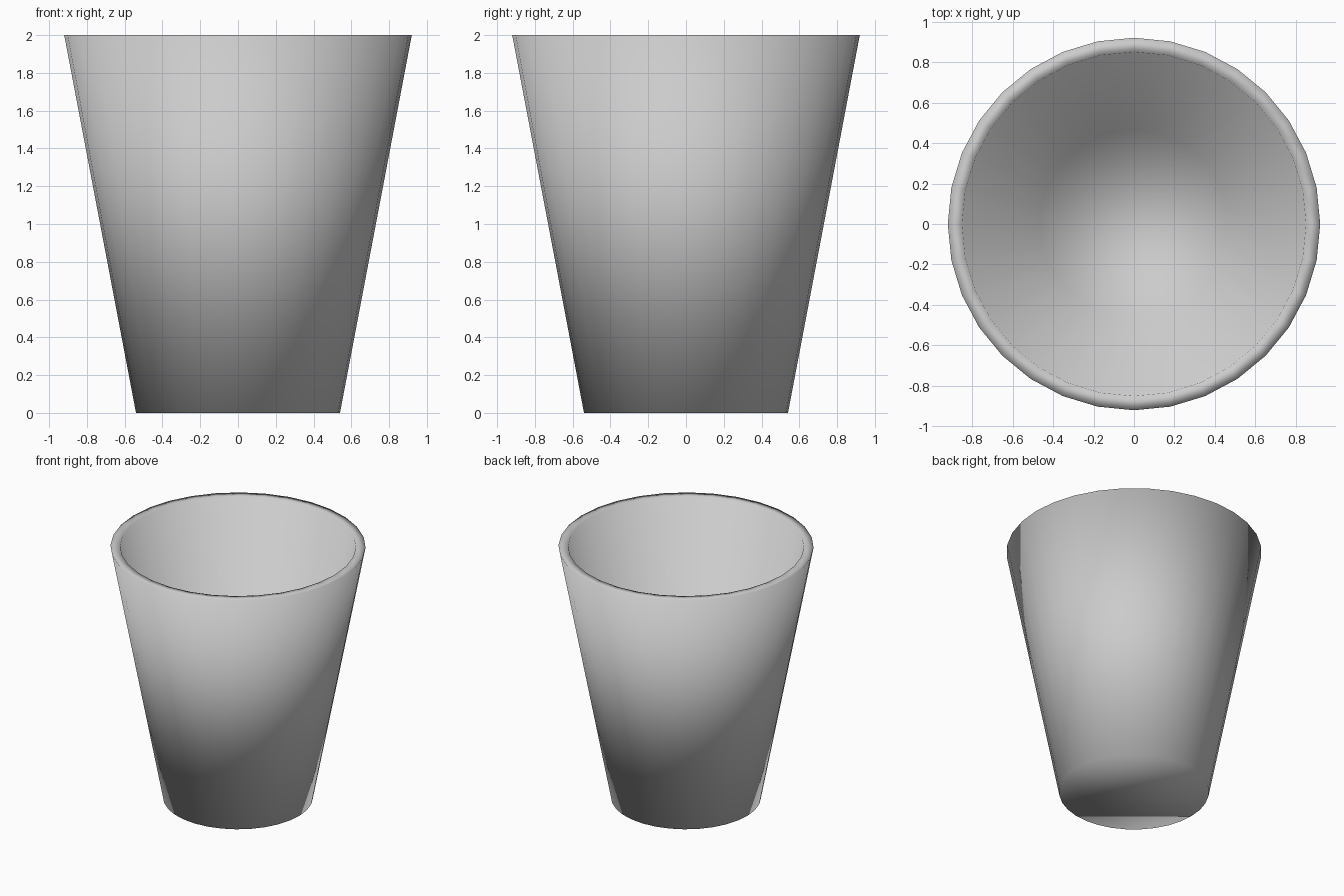
import bpy, bmesh
from math import cos, sin, tau

if "Cube" in bpy.data.objects:
    bpy.data.objects.remove(bpy.data.objects["Cube"])

SEGMENTS = 32
# (radius, height) from the outer base, over the rim, down to the inner floor
PROFILE = [(0.54, 0.0), (0.92, 2.0), (0.85, 2.0), (0.465, 0.08)]

bm = bmesh.new()
rings = [[bm.verts.new((r * cos(tau * i / SEGMENTS), r * sin(tau * i / SEGMENTS), z))
          for i in range(SEGMENTS)] for r, z in PROFILE]

# walls and rim
for a, b in zip(rings, rings[1:]):
    for i in range(SEGMENTS):
        j = (i + 1) % SEGMENTS
        bm.faces.new((a[i], a[j], b[j], b[i]))

# underside and inner floor
bm.faces.new(rings[0][::-1])
bm.faces.new(rings[-1])

# fully smooth shading, including rim and base
for f in bm.faces:
    f.smooth = True
bmesh.ops.recalc_face_normals(bm, faces=bm.faces)

mesh = bpy.data.meshes.new("cup")
bm.to_mesh(mesh)
bm.free()
cup = bpy.data.objects.new("cup", mesh)
bpy.context.collection.objects.link(cup)
